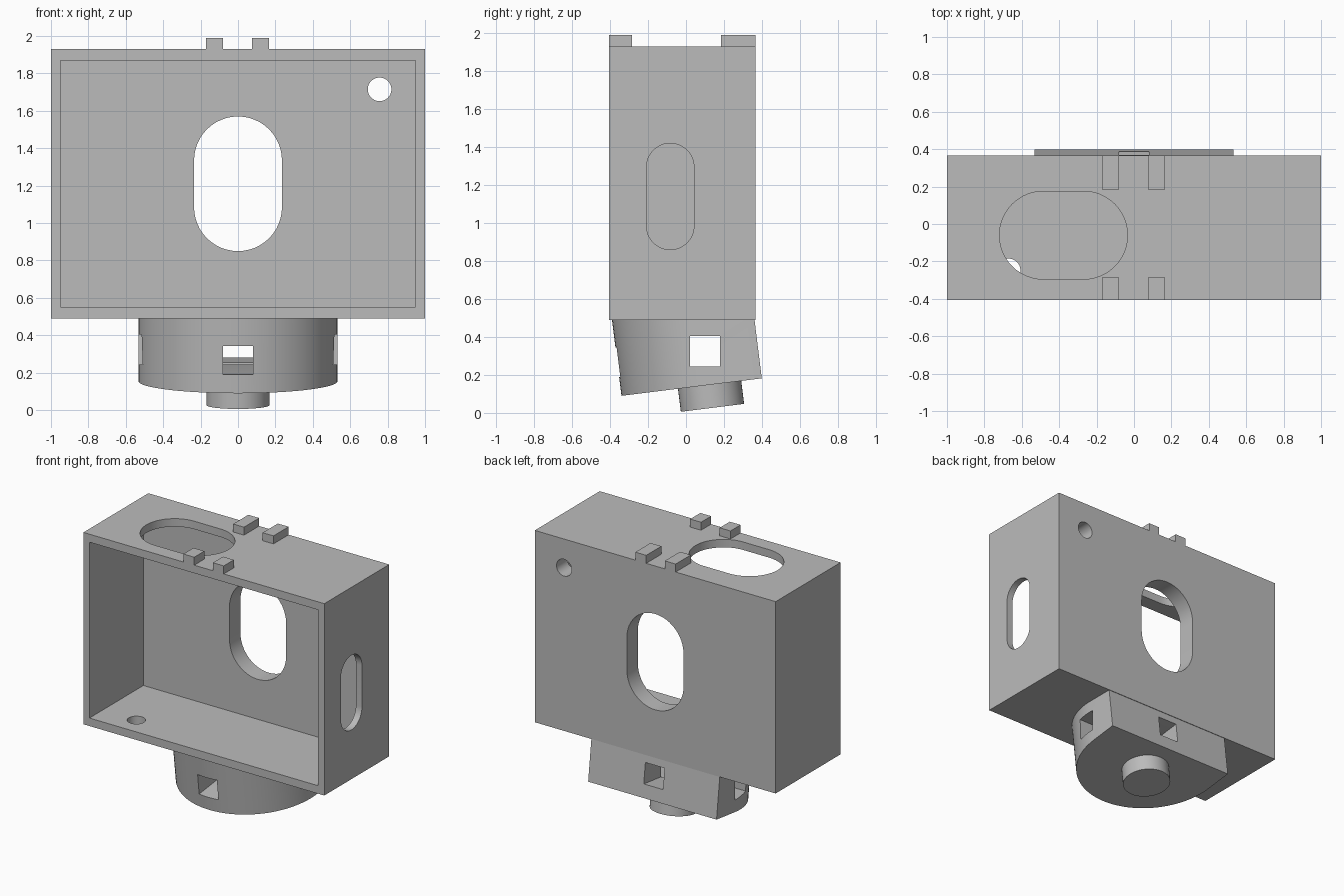
import bpy, bmesh, math
from mathutils import Matrix, Vector

cube = bpy.data.objects.get("Cube")
if cube:
    bpy.data.objects.remove(cube, do_unlink=True)

grey = bpy.data.materials.new("plain grey")
grey.use_nodes = True
colour = (0.5, 0.5, 0.5, 1)
grey.diffuse_color = colour
grey.node_tree.nodes["Principled BSDF"].inputs["Base Color"].default_value = colour


def finish(name, bm):
    bmesh.ops.recalc_face_normals(bm, faces=bm.faces)
    mesh = bpy.data.meshes.new(name)
    bm.to_mesh(mesh)
    bm.free()
    obj = bpy.data.objects.new(name, mesh)
    bpy.context.collection.objects.link(obj)
    mesh.materials.append(grey)
    return obj


def box(name, lo, hi, frame=Matrix()):
    lo, hi = Vector(lo), Vector(hi)
    bm = bmesh.new()
    bmesh.ops.create_cube(bm, size=1)
    bm.transform(frame @ Matrix.Translation((lo + hi) / 2) @ Matrix.Diagonal((*(hi - lo), 1)))
    return finish(name, bm)


def prism(name, points, depth, frame, clip_z=None):
    """Extrude a flat outline along the frame's z axis, optionally trimmed level."""
    bm = bmesh.new()
    face = bm.faces.new([bm.verts.new((x, y, 0)) for x, y in points])
    new = bmesh.ops.extrude_face_region(bm, geom=[face])["geom"]
    bmesh.ops.translate(bm, vec=(0, 0, depth),
                        verts=[v for v in new if isinstance(v, bmesh.types.BMVert)])
    bm.transform(frame)
    if clip_z is not None:
        cut = bmesh.ops.bisect_plane(bm, geom=bm.verts[:] + bm.edges[:] + bm.faces[:],
                                     plane_co=(0, 0, clip_z), plane_no=(0, 0, 1), clear_outer=True)
        rim = [e for e in cut["geom_cut"] if isinstance(e, bmesh.types.BMEdge)]
        bmesh.ops.contextual_create(bm, geom=rim)
    return finish(name, bm)


def arc(cx, cy, r, start, end, n):
    angles = [math.radians(start + (end - start) * i / n) for i in range(n + 1)]
    return [(cx + r * math.cos(a), cy + r * math.sin(a)) for a in angles]


def circle(r):
    return arc(0, 0, r, 0, 360, 48)[:-1]


def slot(r, length):
    """Rounded slot, long along local x."""
    d = length / 2 - r
    return arc(d, 0, r, -90, 90, 24) + arc(-d, 0, r, 90, 270, 24)


def cut(obj, cutters):
    for cutter in cutters:
        cutter.hide_render = True
        mod = obj.modifiers.new("cut", "BOOLEAN")
        mod.operation = "DIFFERENCE"
        mod.solver = "EXACT"
        mod.object = cutter
    bpy.context.view_layer.update()
    graph = bpy.context.evaluated_depsgraph_get()
    mesh = bpy.data.meshes.new_from_object(obj.evaluated_get(graph))
    obj.modifiers.clear()
    obj.data = mesh
    for cutter in cutters:
        bpy.data.objects.remove(cutter, do_unlink=True)


def smooth(obj):
    bpy.ops.object.select_all(action="DESELECT")
    obj.select_set(True)
    bpy.context.view_layer.objects.active = obj
    bpy.ops.object.shade_smooth_by_angle(angle=math.radians(30))


def at(x, y, z, turn=Matrix()):
    return Matrix.Translation((x, y, z)) @ turn


to_back = Matrix.Rotation(math.radians(-90), 4, "X")
upright_back = to_back @ Matrix.Rotation(math.radians(90), 4, "Z")
upright_side = Matrix.Rotation(math.radians(90), 4, "Y")

# Open-fronted housing with its windows and small holes
housing = box("housing", (-1, -0.405, 0.49), (1, 0.365, 1.93))
cut(housing, [
    box("cavity", (-0.95, -0.6, 0.55), (0.95, 0.235, 1.87)),
    prism("back_window", slot(0.235, 0.72), 0.4, at(0, 0.15, 1.21, upright_back)),
    prism("side_window", slot(0.125, 0.56), 0.3, at(0.85, -0.083, 1.14, upright_side)),
    prism("top_window", slot(0.235, 0.685), 0.3, at(-0.377, -0.06, 1.75)),
    prism("back_hole", circle(0.063), 0.4, at(0.757, 0.15, 1.715, to_back)),
    prism("floor_hole", circle(0.063), 0.3, at(-0.67, -0.248, 0.4)),
])
smooth(housing)

# Four guide tabs on the roof
for side, x in (("right", -0.125), ("left", 0.12)):
    for end, y0, y1 in (("front", -0.405, -0.285), ("back", 0.185, 0.365)):
        box(f"{side}_{end}_tab", (x - 0.045, y0, 1.92), (x + 0.045, y1, 1.99))

# Tilted D-shaped mount: round front, straight sides and flat back
tilt = at(0, -0.34, 0.09, Matrix.Rotation(math.radians(7.1), 4, "X"))
R = 0.533
outline = arc(0, R, R, 180, 360, 48) + [(R, 0.745), (-R, 0.745)]
mount = prism("mount", outline, 0.7, tilt, 0.52)
cut(mount, [
    box("long_channel", (-0.08, -0.2, 0.1), (0.08, 1, 0.255), tilt),
    box("cross_channel", (-0.8, 0.02, 0.245), (0.8, 0.18, 0.405)),
])
smooth(mount)

# Round peg under the mount
peg = prism("peg", circle(0.168), 0.16, tilt @ Matrix.Translation((0, 0.468, -0.122)))
smooth(peg)
